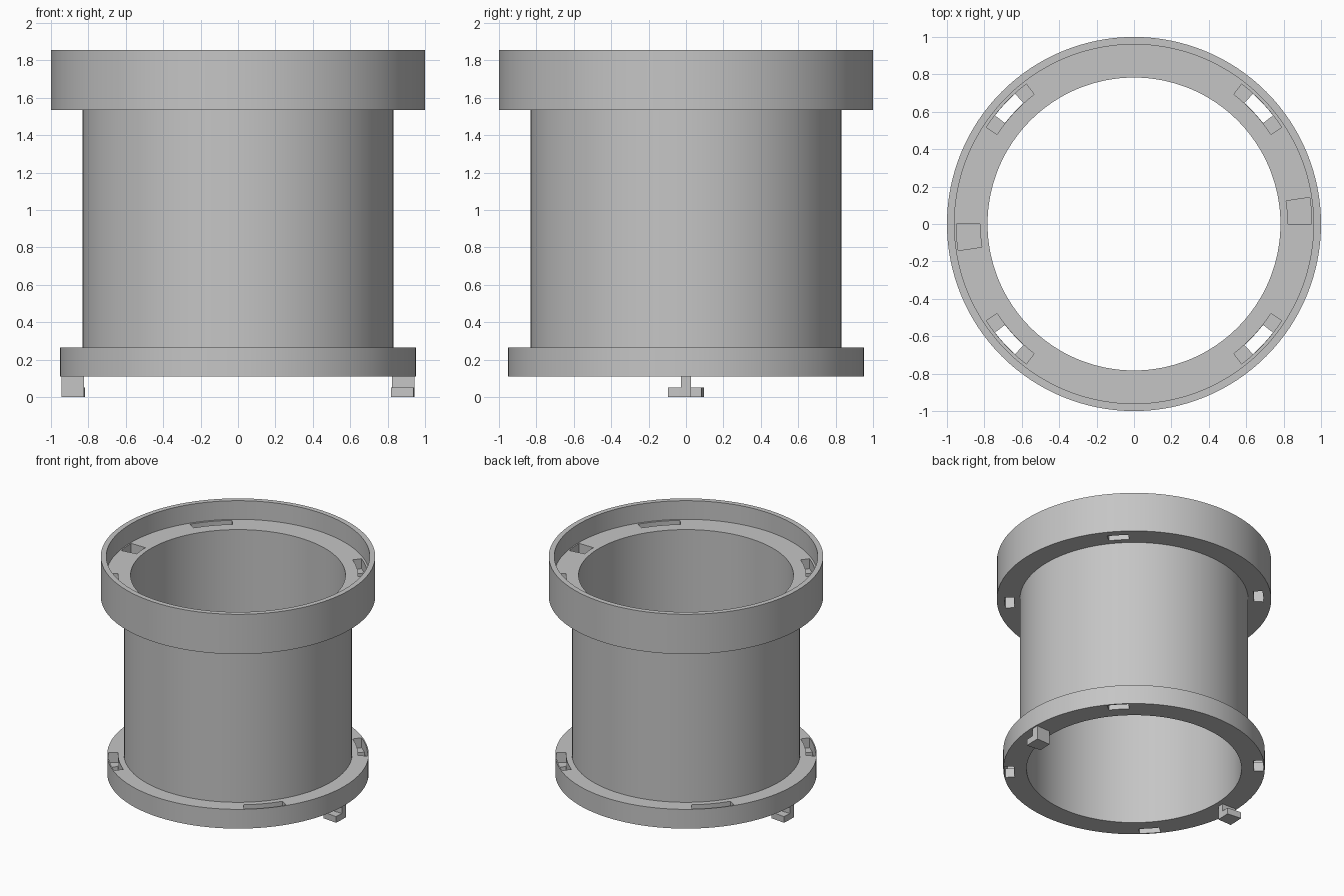
import bpy
import bmesh
from math import cos, sin, radians, pi

old = bpy.data.objects.get("Cube")
if old:
    bpy.data.objects.remove(old, do_unlink=True)

grey = bpy.data.materials.new("plain_grey")
grey.use_nodes = True
colour = (0.56, 0.56, 0.56, 1)
grey.diffuse_color = colour
grey.node_tree.nodes["Principled BSDF"].inputs["Base Color"].default_value = colour

SEGMENTS = 128


def make_object(name, bm):
    bmesh.ops.recalc_face_normals(bm, faces=bm.faces)
    mesh = bpy.data.meshes.new(name)
    bm.to_mesh(mesh)
    bm.free()
    mesh.materials.append(grey)
    obj = bpy.data.objects.new(name, mesh)
    bpy.context.collection.objects.link(obj)
    return obj


def lathe(name, profile):
    """Turn a closed (radius, height) profile around the z axis."""
    bm = bmesh.new()
    rings = []
    for i in range(SEGMENTS):
        a = 2 * pi * i / SEGMENTS
        rings.append([bm.verts.new((r * cos(a), r * sin(a), z)) for r, z in profile])
    n = len(profile)
    for i, ring in enumerate(rings):
        after = rings[(i + 1) % SEGMENTS]
        for j in range(n):
            k = (j + 1) % n
            bm.faces.new((ring[j], after[j], after[k], ring[k]))
    return make_object(name, bm)


def arc_block(bm, r0, r1, start, end, z0, z1, steps=6):
    """Add a curved block between two radii, angles (degrees) and heights."""
    sections = []
    for i in range(steps + 1):
        a = radians(start + (end - start) * i / steps)
        sections.append([bm.verts.new((r * cos(a), r * sin(a), z))
                         for r, z in ((r0, z0), (r1, z0), (r1, z1), (r0, z1))])
    for s, t in zip(sections, sections[1:]):
        for j in range(4):
            k = (j + 1) % 4
            bm.faces.new((s[j], t[j], t[k], s[k]))
    bm.faces.new(sections[0])
    bm.faces.new(sections[-1])


def cut(target, cutter):
    cutter.hide_render = True
    mod = target.modifiers.new(cutter.name, "BOOLEAN")
    mod.operation = "DIFFERENCE"
    mod.solver = "EXACT"
    mod.object = cutter
    select(target)
    bpy.ops.object.modifier_apply(modifier=mod.name)
    bpy.data.objects.remove(cutter, do_unlink=True)


def select(obj):
    bpy.ops.object.select_all(action="DESELECT")
    obj.select_set(True)
    bpy.context.view_layer.objects.active = obj


# Tube with a lower flange and an upper cup-shaped collar
BORE, BARREL, FLANGE, COLLAR, CUP = 0.783, 0.832, 0.953, 1.0, 0.96
BASE, FLANGE_TOP, COLLAR_BASE, CUP_FLOOR, TOP = 0.11, 0.265, 1.535, 1.705, 1.855
body = lathe("flanged_tube", [
    (BORE, BASE), (FLANGE, BASE), (FLANGE, FLANGE_TOP), (BARREL, FLANGE_TOP),
    (BARREL, COLLAR_BASE), (COLLAR, COLLAR_BASE), (COLLAR, TOP), (CUP, TOP),
    (CUP, CUP_FLOOR), (BORE, CUP_FLOOR)])

# Stepped slots through both flanges: wide above, narrow below
slot_angles = [42.8, 137.2, 222.8, 317.2]
wide, narrow = bmesh.new(), bmesh.new()
for a in slot_angles:
    for top in (FLANGE_TOP, CUP_FLOOR):
        arc_block(wide, 0.875, 0.944, a - 9.6, a + 9.6, top - 0.08, top + 0.03)
    arc_block(narrow, 0.876, 0.943, a - 4.8, a + 4.8, BASE - 0.05, CUP_FLOOR + 0.02)
cut(body, make_object("wide_slot_cutter", wide))
cut(body, make_object("narrow_slot_cutter", narrow))

# Blind pockets in the cup floor that receive the lugs of another tube
pockets = bmesh.new()
for a in (0, 180):
    arc_block(pockets, 0.823, 0.95, a, a + 8.6, CUP_FLOOR - 0.115, CUP_FLOOR + 0.03)
cut(body, make_object("pocket_cutter", pockets))
select(body)
bpy.ops.object.shade_smooth_by_angle(angle=radians(30))

# L-shaped locking lugs under the lower flange
for name, a in (("left_lug", 0), ("right_lug", 180)):
    bm = bmesh.new()
    arc_block(bm, 0.823, 0.943, a - 1.7, a + 1.7, 0.05, BASE, steps=1)
    arc_block(bm, 0.823, 0.943, a - 5.8, a + 1.7, 0, 0.05, steps=2)
    make_object(name, bm)
